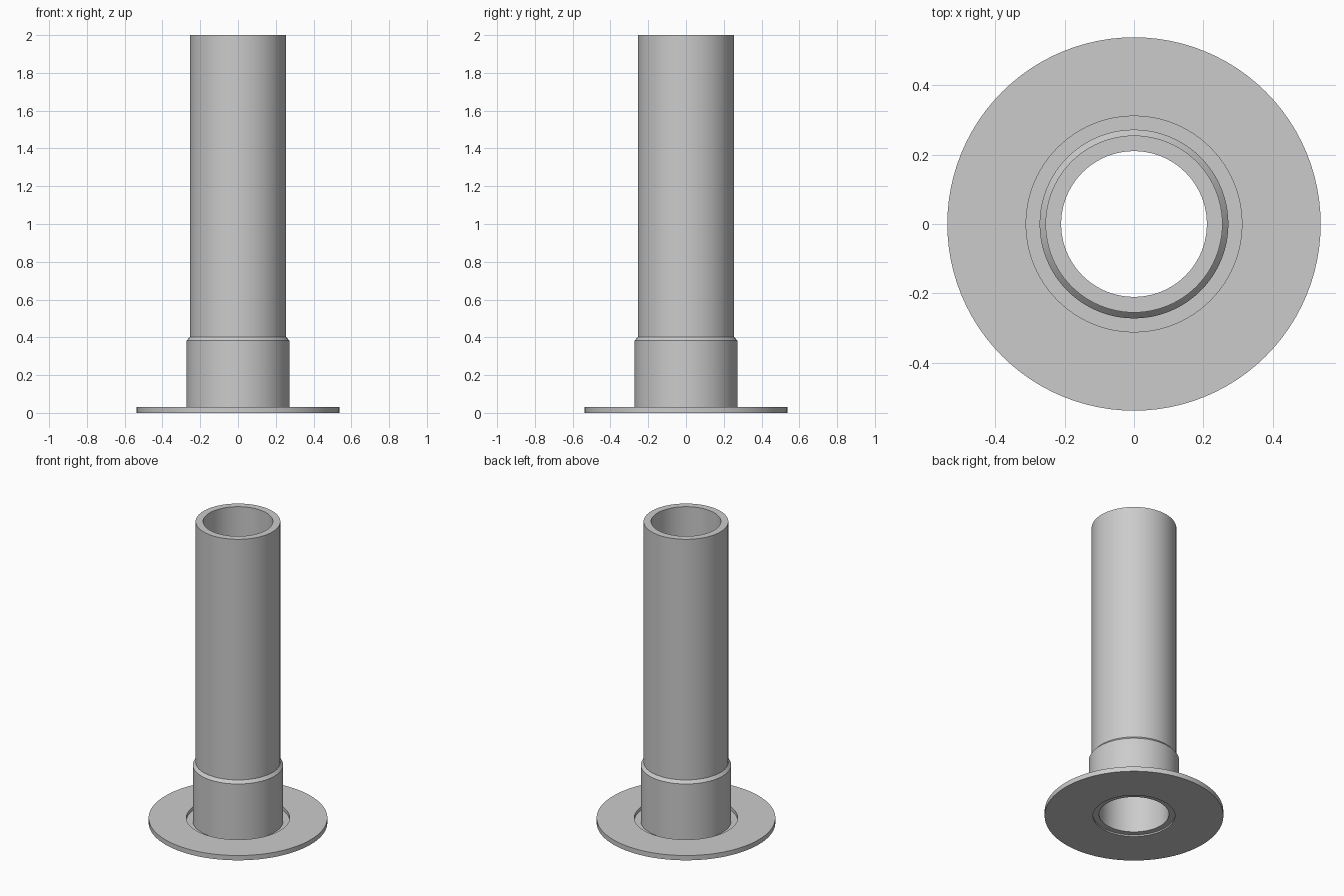
import bpy
import math

cube = bpy.data.objects.get("Cube")
if cube:
    bpy.data.objects.remove(cube, do_unlink=True)

SEGMENTS = 96

metal = bpy.data.materials.new("light grey metal")
metal.use_nodes = True
GREY = (0.6, 0.6, 0.6, 1.0)
metal.diffuse_color = GREY
metal.node_tree.nodes["Principled BSDF"].inputs["Base Color"].default_value = GREY


def lathe(name, profile):
    """Revolve a closed (radius, height) profile, listed counter-clockwise, around z."""
    count = len(profile)
    verts, faces = [], []
    for s in range(SEGMENTS):
        a = 2 * math.pi * s / SEGMENTS
        verts += [(r * math.cos(a), r * math.sin(a), z) for r, z in profile]
    for s in range(SEGMENTS):
        here, there = s * count, (s + 1) % SEGMENTS * count
        for i in range(count):
            j = (i + 1) % count
            faces.append((here + i, there + i, there + j, here + j))
    mesh = bpy.data.meshes.new(name)
    mesh.from_pydata(verts, [], faces)
    mesh.materials.append(metal)
    obj = bpy.data.objects.new(name, mesh)
    bpy.context.collection.objects.link(obj)
    bpy.ops.object.select_all(action="DESELECT")
    obj.select_set(True)
    bpy.context.view_layer.objects.active = obj
    bpy.ops.object.shade_smooth_by_angle(angle=math.radians(30))
    return obj


TUBE_IN, TUBE_OUT = 0.21, 0.255
COLLAR_OUT = 0.272
SEAT = 0.01  # height of the recessed floor that carries the tube

# Round base plate with a recessed seat and a through hole
lathe("base_flange", [(0.247, 0), (0.538, 0), (0.538, 0.032),
                      (0.311, 0.032), (0.311, SEAT), (0.247, SEAT)])

# Long open tube
lathe("tube", [(TUBE_IN, SEAT), (TUBE_OUT, SEAT), (TUBE_OUT, 2), (TUBE_IN, 2)])

# Sleeve around the foot of the tube, chamfered at the top
lathe("collar", [(TUBE_OUT, SEAT), (COLLAR_OUT, SEAT),
                 (COLLAR_OUT, 0.383), (TUBE_OUT, 0.402)])
